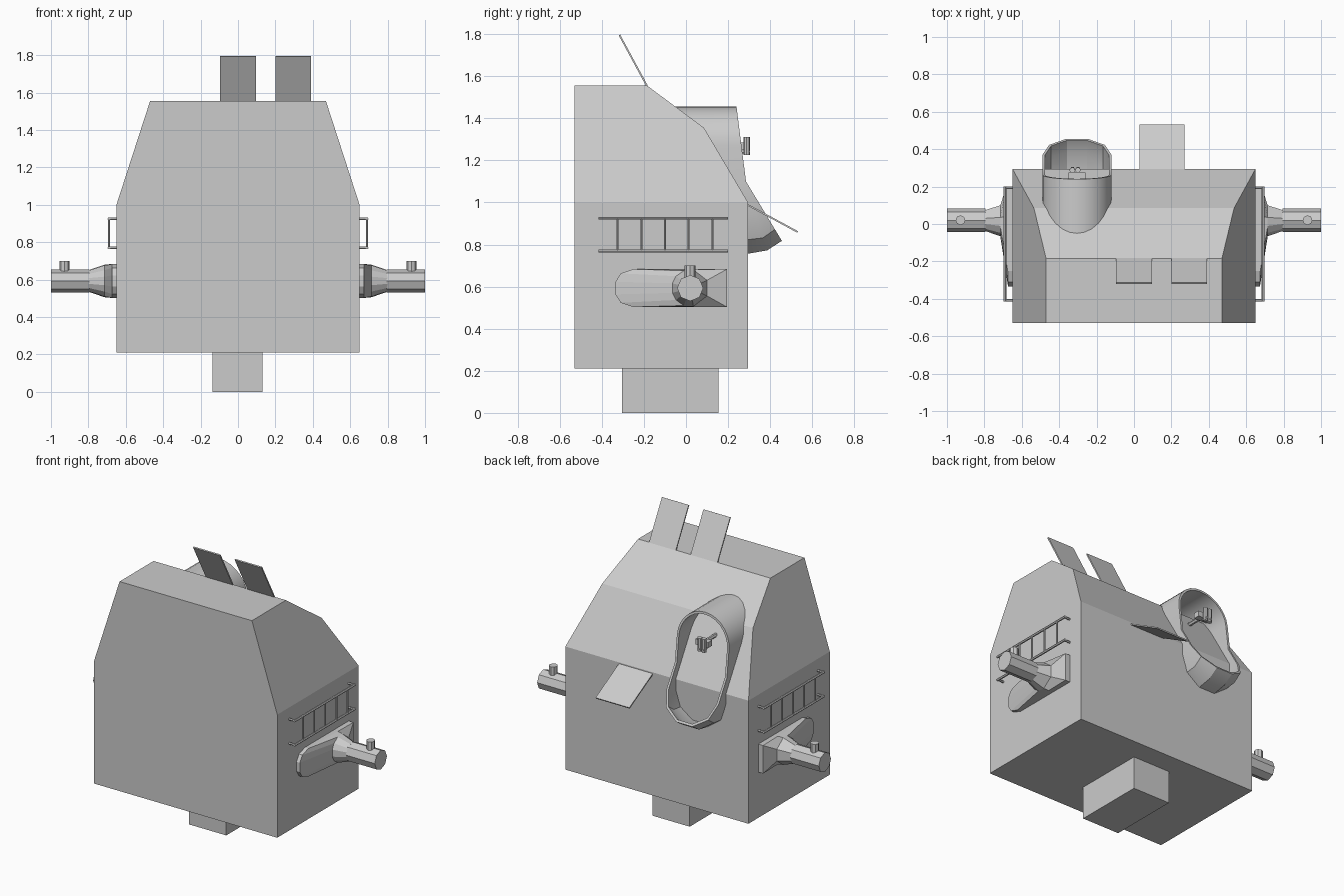
import bpy, bmesh
from math import sin, cos, pi, radians
from mathutils import Vector

if "Cube" in bpy.data.objects:
    bpy.data.objects.remove(bpy.data.objects["Cube"], do_unlink=True)

grey = bpy.data.materials.new("plain grey")
grey.use_nodes = True
COLOUR = (0.6, 0.6, 0.6, 1)
grey.diffuse_color = COLOUR
grey.node_tree.nodes["Principled BSDF"].inputs["Base Color"].default_value = COLOUR


def finish(name, bm, smooth=None):
    bmesh.ops.recalc_face_normals(bm, faces=bm.faces)
    mesh = bpy.data.meshes.new(name)
    bm.to_mesh(mesh)
    bm.free()
    mesh.materials.append(grey)
    ob = bpy.data.objects.new(name, mesh)
    bpy.context.collection.objects.link(ob)
    if smooth:
        bpy.ops.object.select_all(action='DESELECT')
        ob.select_set(True)
        bpy.context.view_layer.objects.active = ob
        bpy.ops.object.shade_smooth_by_angle(angle=radians(smooth))
    return ob


def loft(name, rings, caps=True, loop=False, smooth=None):
    """Skin a list of equally long closed rings."""
    bm = bmesh.new()
    vs = [[bm.verts.new(p) for p in r] for r in rings]
    n = len(vs[0])
    pairs = list(zip(vs, vs[1:])) + ([(vs[-1], vs[0])] if loop else [])
    for a, b in pairs:
        for i in range(n):
            j = (i + 1) % n
            bm.faces.new((a[i], a[j], b[j], b[i]))
    if caps and not loop:
        bm.faces.new(vs[0])
        bm.faces.new(vs[-1])
    return finish(name, bm, smooth)


def box(name, x, y, z):
    return loft(name, [[(x[0], y[0], h), (x[1], y[0], h), (x[1], y[1], h), (x[0], y[1], h)] for h in z])


def rod(name, a, b, r, sides=6, smooth=None):
    a, b = Vector(a), Vector(b)
    q = (b - a).to_track_quat('Z', 'Y')
    rings = [[p + q @ Vector((r * cos(2 * pi * i / sides), r * sin(2 * pi * i / sides), 0))
              for i in range(sides)] for p in (a, b)]
    return loft(name, rings, smooth=smooth)


def flap(name, x, start, end, t=0.008):
    """Thin tilted plate running from start to end in the y-z plane."""
    d = Vector((0, end[0] - start[0], end[1] - start[1])).normalized()
    n = Vector((0, -d.z, d.y)) * t / 2
    rings = []
    for h in x:
        a, b = Vector((h, *start)), Vector((h, *end))
        rings.append([a - n, b - n, b + n, a + n])
    return loft(name, rings)


# Main housing: back and sides lean in above the shoulder
levels = [(0.21, 0.65, 0.295), (1.0, 0.65, 0.295), (1.355, 0.535, 0.085), (1.555, 0.47, -0.185)]
loft("housing", [[(-w, -0.53, z), (w, -0.53, z), (w, b, z), (-w, b, z)] for z, w, b in levels])
box("base_block", (-0.135, 0.13), (-0.305, 0.155), (0, 0.215))

# Tilted plates
for i, x in enumerate([(-0.095, 0.095), (0.2, 0.39)]):
    flap(f"top_flap_{i + 1}", x, (-0.185, 1.553), (-0.316, 1.795))
flap("rear_flap", (0.03, 0.27), (0.29, 0.99), (0.53, 0.86))

# Rear hood: thin-walled oval tube with a spout at the bottom
HX = -0.305


def oval(r, low, rz):
    pts = [(HX + r * cos(pi * i / 14), 1.27 + r * sin(pi * i / 14)) for i in range(15)]
    pts.append((HX - r, 1.1))
    pts += [(HX - r * cos(pi * i / 5), low - rz * sin(pi * i / 5)) for i in range(6)]
    pts.append((HX + r, 1.1))
    return pts


def rim_y(z):
    return 0.285 - (z - 1.1) * (0.127 if z > 1.1 else 0.603)


def hood_rings(t):
    rim = [(x, rim_y(z), z) for x, z in oval(0.185 - t, 0.96, 0.15 - t)]
    root = [(x, -0.1 if z > 1.15 else 0.2 if z > 1.0 else 0.28, z)
            for x, z in oval(0.185 - t, 0.93, 0.185 - t)]
    mid = []
    for a, b in zip(root, rim):
        p = Vector(a).lerp(Vector(b), 0.6)
        if p.z < 0.9:
            p.z -= 0.02
        mid.append(p)
    return [root, mid, rim]


loft("rear_hood", hood_rings(0) + hood_rings(0.014)[::-1], caps=False, loop=True, smooth=30)

# Small tap fitting inside the hood
box("tap_mount", (HX - 0.045, HX + 0.045), (0.235, 0.275), (1.25, 1.285))
rod("tap_stem", (HX, 0.1, 1.268), (HX, 0.24, 1.268), 0.012)
for i, x in enumerate((HX - 0.025, HX + 0.005)):
    rod(f"tap_{i + 1}", (x, 0.288, 1.225), (x, 0.288, 1.31), 0.015, 8)
    rod(f"tap_spout_{i + 1}", (x, 0.265, 1.24), (x, 0.305, 1.24), 0.008)

# Fittings repeated on both sides
CY, CZ = 0.02, 0.593
half = [(0.195, 0.09), (0.04, 0.09), (-0.25, 0.09), (-0.31, 0.07), (-0.335, 0.03)]
outline = half + [(y, -h) for y, h in reversed(half)]
angles = [25, 80, 110, 140, 165]
angles += [360 - a for a in reversed(angles)]
for s, side in ((1, "left"), (-1, "right")):
    # Flared mount with a rounded front end
    def plate(xf):
        return [(s * xf(y), y, CZ + h) for y, h in outline]

    def ring(x, r):
        return [(s * x, CY + r * cos(radians(a)), CZ + r * sin(radians(a))) for a in angles]
    loft(f"{side}_mount", [plate(lambda y: 0.645), plate(lambda y: 0.68 + 0.02 * y),
                           ring(0.715, 0.088), ring(0.8, 0.058)])
    rod(f"{side}_barrel", (s * 0.795, CY, CZ), (s, CY, CZ), 0.062, 8)
    rod(f"{side}_knob", (s * 0.928, CY, CZ), (s * 0.928, CY, 0.7), 0.026, 8)

    # Ladder rack: two rails with stand-offs and rungs
    for z, level in ((0.925, "upper"), (0.77, "lower")):
        rod(f"{side}_{level}_rail", (s * 0.69, -0.415, z), (s * 0.69, 0.2, z), 0.008)
        for y, end in ((-0.408, "front"), (0.193, "rear")):
            rod(f"{side}_{level}_{end}_bracket", (s * 0.645, y, z), (s * 0.69, y, z), 0.007)
    for i in range(5):
        y = -0.325 + 0.1125 * i
        rod(f"{side}_rung_{i + 1}", (s * 0.69, y, 0.77), (s * 0.69, y, 0.925), 0.006)
